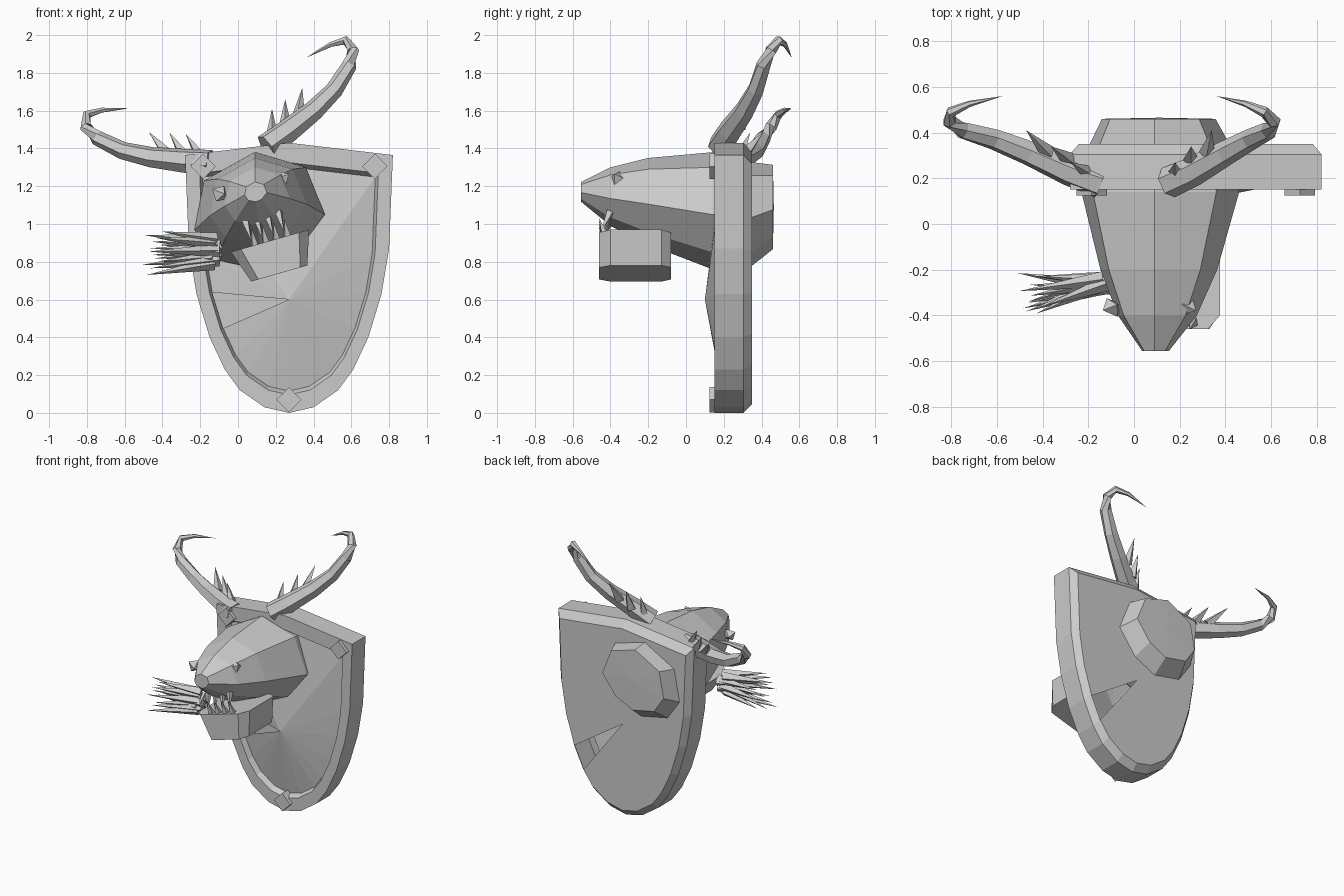
import bpy, bmesh, math, random
from mathutils import Vector, Matrix

if "Cube" in bpy.data.objects:
    bpy.data.objects.remove(bpy.data.objects["Cube"])

random.seed(4)
ORIGIN = Vector((0.09, 0, 1.06))
# The whole head is rolled about the y axis; HEAD maps head space to the world
HEAD = Matrix.Translation(ORIGIN) @ Matrix.Rotation(math.radians(-16), 4, 'Y')
MIRROR = HEAD @ Matrix.Scale(-1, 4, (1, 0, 0)) @ HEAD.inverted()


def loft(name, rings, start=None, end=None, skip=()):
    """Skin closed rings; start/end are 'cap' or a point to fan to."""
    bm = bmesh.new()
    loops = [[bm.verts.new(p) for p in ring] for ring in rings]
    n = len(loops[0])
    for a, b in zip(loops, loops[1:]):
        for i in range(n):
            j = (i + 1) % n
            bm.faces.new((a[i], a[j], b[j], b[i]))
    for tag, loop, close in (('start', loops[0], start), ('end', loops[-1], end)):
        if close == 'cap':
            bm.faces.new(loop)
        elif close is not None:
            tip = bm.verts.new(close)
            for i in range(n):
                if (tag, i) not in skip:
                    bm.faces.new((loop[i], loop[(i + 1) % n], tip))
    bmesh.ops.recalc_face_normals(bm, faces=bm.faces)
    mesh = bpy.data.meshes.new(name)
    bm.to_mesh(mesh)
    bm.free()
    obj = bpy.data.objects.new(name, mesh)
    bpy.context.collection.objects.link(obj)
    return obj


def circle(center, axis, r, n):
    q = Vector(axis).to_track_quat('Z', 'Y')
    return [Vector(center) + q @ Vector((r * math.cos(2 * math.pi * i / n),
            r * math.sin(2 * math.pi * i / n), 0)) for i in range(n)]


def spike(name, base, tip, r, n=4):
    base, tip = Vector(base), Vector(tip)
    loft(name, [circle(base, tip - base, r, n)], 'cap', tip)


# Shield plaque: outline scaled into bevel, rim, recess and a pointed panel
half = [(0, 1.43), (.55, 1.365), (.53, .87), (.49, .63), (.42, .4),
        (.34, .23), (.26, .12), (.13, .03), (0, 0)]
outline = half + [(-x, z) for x, z in half[-2:0:-1]]


def shield_ring(s, y):
    return [Vector((.27 + x * s, y, .68 + (z - .68) * s)) for x, z in outline]


loft("shield", [shield_ring(.93, .35), shield_ring(1, .305), shield_ring(1, .15),
                shield_ring(.86, .15), shield_ring(.83, .19)],
     (.27, .35, .68), (.27, .10, .60), skip={('end', 12), ('start', 4)})

# Diamond studs on the rim
for x, z in ((-.185, 1.305), (.725, 1.305), (.27, .07)):
    loft("stud", [circle((x, y, z), (0, -1, 0), .067, 4) for y in (.19, .125)],
         'cap', 'cap')

# Head: eight-sided section scaled along the snout
section = [(0, .31), (.27, .23), (.37, -.02), (.22, -.22), (.03, -.31),
           (-.21, -.26), (-.32, -.10), (-.27, .16)]
stations = [(-.555, .17, 1.17), (-.4, .5, 1.145), (-.2, .74, 1.12), (.14, 1, 1.07),
            (.34, .9, 1.05), (.46, .72, 1.09)]
loft("head", [[Vector((.09 + x * s, y, zc + z * s)) for x, z in section]
              for y, s, zc in stations], 'cap', (.11, .465, 1.09))

# Lower jaw: chamfered box tapering downwards
plan = [(.16, -.46), (.215, -.40), (.215, -.13), (.16, -.08)]
plan += [(-x, y) for x, y in reversed(plan)]
loft("lower_jaw", [[HEAD @ Vector((.035 + x * s, y, z)) for x, y in plan]
                   for z, s in ((-.165, 1), (-.345, .72))], 'cap', 'cap')

# Teeth: one row in the jaw, one hanging from the snout
for i in range(4):
    x = -.05 + i * .06
    spike("lower_tooth", HEAD @ Vector((x, -.43, -.17)),
          HEAD @ Vector((x + .01, -.46, -.07)), .024)
    spike("upper_tooth", HEAD @ Vector((x - .01, -.40, -.03)),
          HEAD @ Vector((x - .01, -.45, -.14)), .024)

# Eyes
for x, z in ((-.095, 1.16), (.23, 1.24)):
    loft("eye", [circle((x, -.365, z), (x - .08, -.1, .12), .047, 4)],
         Vector((x, -.365, z)) + Vector((x - .07, -.05, .1)).normalized() * .05,
         Vector((x, -.365, z)) - Vector((x - .07, -.05, .1)).normalized() * .05)

# Horns with three spines each, mirrored across the tilted head
path = [(.15, .18, 1.41, .07), (.26, .23, 1.49, .065), (.40, .31, 1.60, .055),
        (.51, .37, 1.71, .047), (.59, .41, 1.84, .04), (.61, .45, 1.92, .032),
        (.57, .49, 1.972, .024), (.49, .525, 1.95, .014)]
tip = Vector((.36, .56, 1.88))
spines = [((.18, .22, 1.45), (.18, .27, 1.61)), ((.25, .28, 1.51), (.25, .34, 1.66)),
          ((.32, .31, 1.57), (.34, .41, 1.72))]
points = [Vector(p[:3]) for p in path] + [tip]
horn = [circle(points[i], points[i + 1] - points[max(i - 1, 0)], path[i][3], 6)
        for i in range(len(path))]
for side, m in (("right", Matrix.Identity(4)), ("left", MIRROR)):
    loft(side + "_horn", [[m @ p for p in ring] for ring in horn], 'cap', m @ tip)
    for a, b in spines:
        spike(side + "_horn_spine", m @ Vector(a), m @ Vector(b), .036)

# Tuft of long spikes on the left cheek
for i in range(14):
    t = i / 13
    base = Vector((-.11 + random.uniform(-.03, .02), random.uniform(-.28, -.22),
                   .79 + .13 * t))
    end = Vector((random.uniform(-.54, -.40), random.uniform(-.40, -.20),
                  .73 + .23 * t))
    spike("cheek_spike", base, end, .035)
